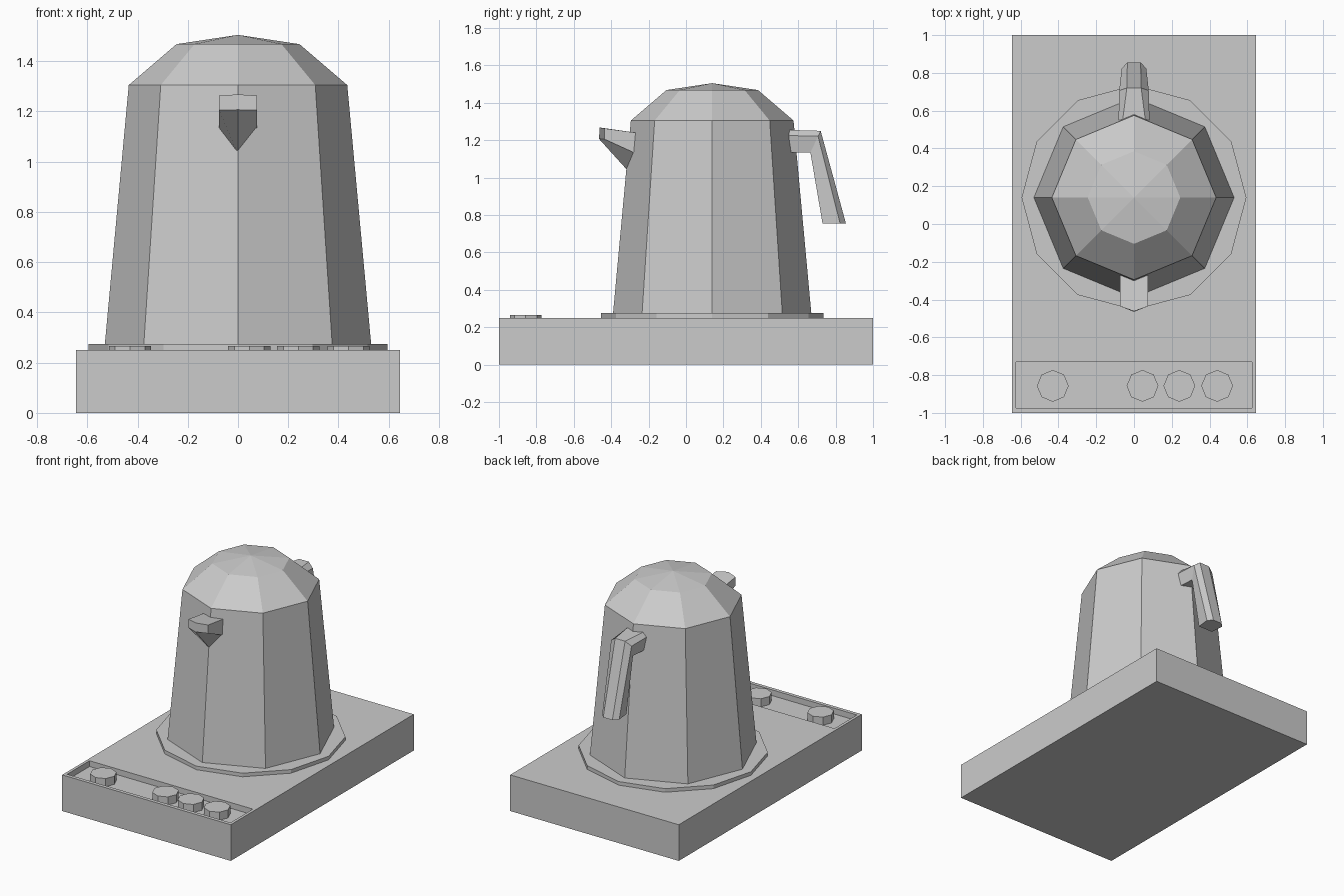
import bpy, bmesh
from math import cos, sin, tau

if "Cube" in bpy.data.objects:
    bpy.data.objects.remove(bpy.data.objects["Cube"])

CY = 0.14  # kettle axis


def finish(name, bm):
    bmesh.ops.recalc_face_normals(bm, faces=bm.faces)
    me = bpy.data.meshes.new(name)
    bm.to_mesh(me)
    bm.free()
    ob = bpy.data.objects.new(name, me)
    bpy.context.collection.objects.link(ob)
    return ob


def box(name, x0, x1, y0, y1, z0, z1):
    bm = bmesh.new()
    bmesh.ops.create_cube(bm, size=1)
    for v in bm.verts:
        v.co = (x0 if v.co.x < 0 else x1, y0 if v.co.y < 0 else y1, z0 if v.co.z < 0 else z1)
    return finish(name, bm)


def loft(name, rings):
    """Skin between closed rings of equal length and cap both ends."""
    bm = bmesh.new()
    rows = [[bm.verts.new(p) for p in r] for r in rings]
    n = len(rows[0])
    for a, b in zip(rows, rows[1:]):
        for i in range(n):
            j = (i + 1) % n
            bm.faces.new((a[i], a[j], b[j], b[i]))
    bm.faces.new(rows[0])
    bm.faces.new(rows[-1])
    return finish(name, bm)


def lathe(name, cx, cy, n, profile, apex=None):
    ob = loft(name, [[(cx + r * cos(tau * i / n), cy + r * sin(tau * i / n), z)
                      for i in range(n)] for r, z in profile])
    if apex:  # turn the flat cap into a shallow point
        bm = bmesh.new()
        bm.from_mesh(ob.data)
        top = max(bm.faces, key=lambda f: f.calc_center_median().z)
        new = bmesh.ops.poke(bm, faces=[top])
        new["verts"][0].co = (cx, cy, apex)
        bm.to_mesh(ob.data)
        bm.free()
    return ob


# Base block with a recessed control tray
base = box("base", -0.645, 0.645, -1, 1, 0, 0.25)
cutter = box("tray_cutter", -0.625, 0.625, -0.975, -0.73, 0.21, 0.4)
cutter.hide_render = True
cutter.hide_viewport = False
cutter.display_type = 'WIRE'
mod = base.modifiers.new("tray", 'BOOLEAN')
mod.operation = 'DIFFERENCE'
mod.solver = 'EXACT'
mod.object = cutter

# Control knobs
for i, x in enumerate((-0.43, 0.045, 0.24, 0.44)):
    lathe(f"knob_{i + 1}", x, -0.857, 8, [(0.084, 0.21), (0.084, 0.266)])

# Hot plate and kettle body
lathe("hot_plate", 0, CY, 12, [(0.595, 0.25), (0.595, 0.275)])
lathe("kettle_body", 0, CY, 8, [(0.53, 0.275), (0.435, 1.305), (0.245, 1.468)], apex=1.505)

# Spout: wedge-shaped root to a shallow pointed lip
spout_root = [(-0.075, -0.265, 1.24), (0, -0.265, 1.24), (0.075, -0.265, 1.24),
              (0.075, -0.27, 1.13), (0, -0.305, 1.03), (-0.075, -0.27, 1.13)]
spout_lip = [(-0.075, -0.435, 1.263), (0, -0.462, 1.268), (0.075, -0.435, 1.263),
             (0.075, -0.435, 1.205), (0, -0.465, 1.207), (-0.075, -0.435, 1.205)]
loft("spout", [spout_root, spout_lip])


# Handle: faceted section bent down from a short stub
def section(outer, inner, w_out, w_mid, w_in):
    def at(t):
        return [i + (o - i) * t for o, i in zip(outer, inner)]
    half = [(w_out, *at(1)), (w_mid, *at(0.75)), (w_in, *at(0))]
    return half + [(-x, y, z) for x, y, z in reversed(half)]


loft("handle", [
    section((0.55, 1.255), (0.55, 1.135), 0.06, 0.082, 0.07),
    section((0.72, 1.25), (0.665, 1.135), 0.038, 0.078, 0.06),
    section((0.855, 0.755), (0.73, 0.755), 0.035, 0.065, 0.055),
])
